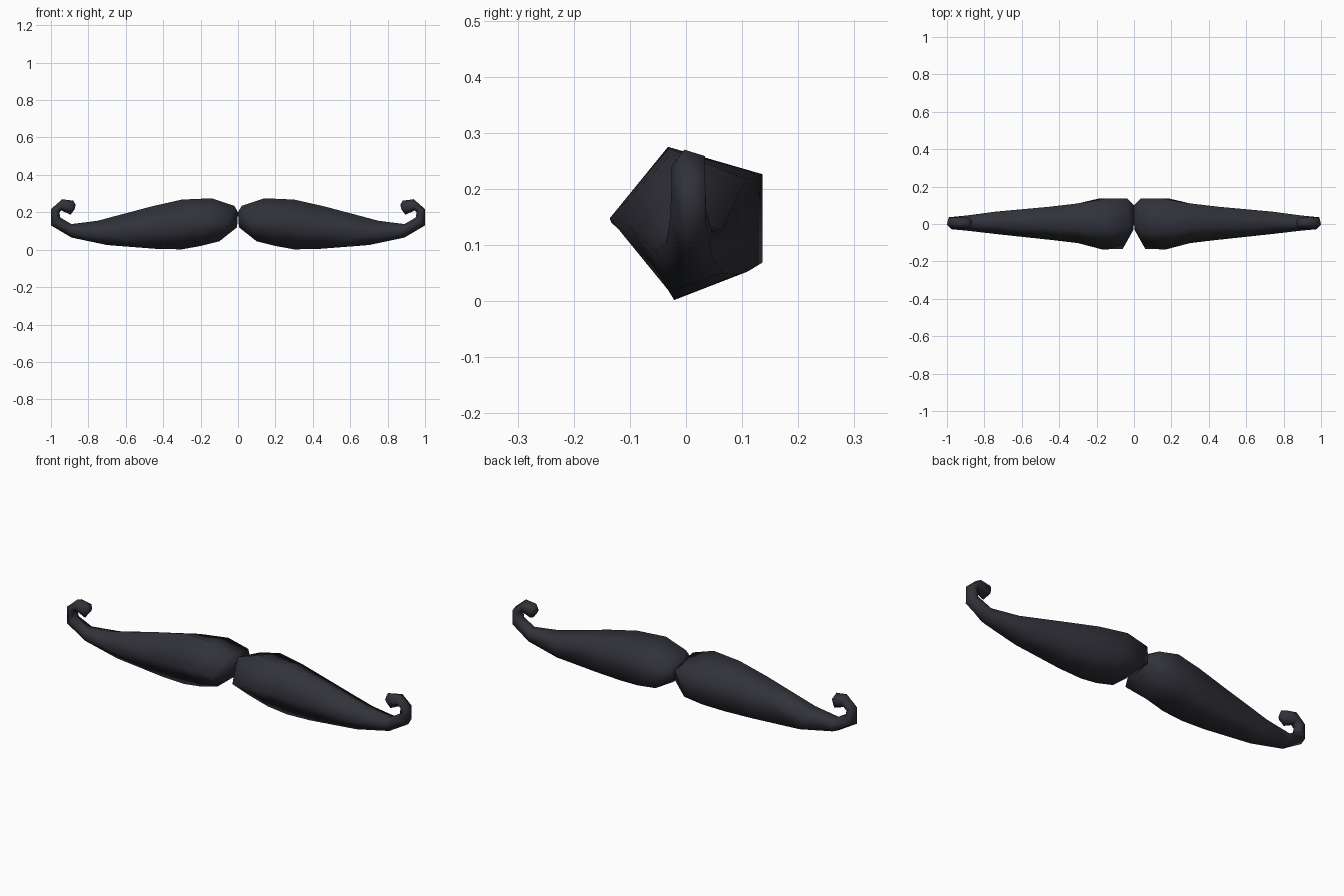
import bpy, bmesh
from mathutils import Vector

if "Cube" in bpy.data.objects:
    bpy.data.objects.remove(bpy.data.objects["Cube"])

hair = bpy.data.materials.new("charcoal hair")
hair.diffuse_color = (0.031, 0.032, 0.042, 1)
hair.use_nodes = True
hair.node_tree.nodes["Principled BSDF"].inputs["Base Color"].default_value = hair.diffuse_color

# Rings along one half: upper/inner x z, lower/outer x z, front y, back y
RINGS = [
    (0.00, 0.20, 0.005, 0.12, -0.03, 0.10),
    (0.02, 0.235, 0.10, 0.045, -0.133, 0.136),
    (0.14, 0.275, 0.20, 0.02, -0.136, 0.136),
    (0.30, 0.268, 0.30, 0.002, -0.102, 0.11),
    (0.46, 0.232, 0.43, 0.004, -0.085, 0.092),
    (0.75, 0.155, 0.70, 0.025, -0.055, 0.066),
    (0.89, 0.137, 0.89, 0.065, -0.036, 0.046),
    (0.95, 0.172, 1.00, 0.13, -0.028, 0.036),
    (0.955, 0.20, 1.00, 0.217, -0.026, 0.034),
    (0.945, 0.21, 0.94, 0.27, -0.026, 0.034),
    (0.895, 0.187, 0.88, 0.262, -0.026, 0.034),
    (0.874, 0.215, 0.868, 0.24, -0.012, 0.020),
]
# Pentagon section: depth share from front to back, share of half height
SECTION = [(0, 0), (0.382, 1), (1, 0.618), (1, -0.618), (0.382, -1)]


def moustache_half(name):
    bm = bmesh.new()
    loops = []
    for ux, uz, lx, lz, front, back in RINGS:
        top, low = Vector((ux, 0, uz)), Vector((lx, 0, lz))
        mid, half = (top + low) / 2, (top - low) / 2
        loops.append([bm.verts.new(mid + half * h + Vector((0, front + d * (back - front), 0)))
                      for d, h in SECTION])
    # Skin between neighbouring rings
    for a, b in zip(loops, loops[1:]):
        for i in range(5):
            j = (i + 1) % 5
            bm.faces.new((a[i], a[j], b[j], b[i]))
    # Caps at the middle and the curled tip
    bm.faces.new(loops[0])
    bm.faces.new(loops[-1])
    bmesh.ops.recalc_face_normals(bm, faces=bm.faces)
    for f in bm.faces:
        f.smooth = True
    mesh = bpy.data.meshes.new(name)
    bm.to_mesh(mesh)
    bm.free()
    mesh.materials.append(hair)
    obj = bpy.data.objects.new(name, mesh)
    bpy.context.collection.objects.link(obj)
    return obj


# Both sides of the moustache
moustache = moustache_half("moustache")
mirror = moustache.modifiers.new("other side", 'MIRROR')
mirror.use_axis = (True, False, False)
mirror.use_mirror_merge = False
